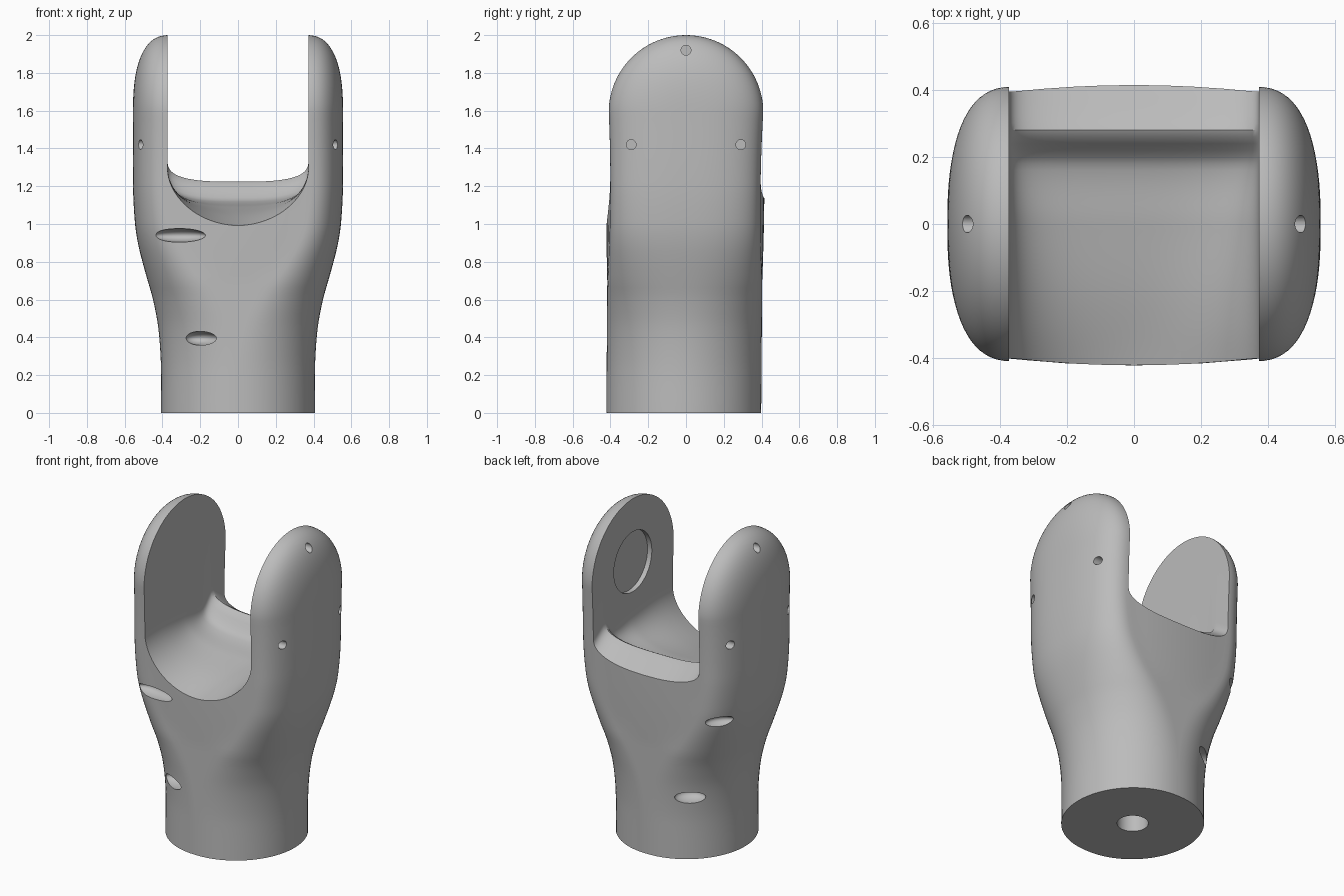
import bpy, bmesh
from math import sin, cos, pi, sqrt, radians
from mathutils import Matrix, Vector

if "Cube" in bpy.data.objects:
    bpy.data.objects.remove(bpy.data.objects["Cube"])

grey = bpy.data.materials.new("plain grey")
grey.use_nodes = True
grey.diffuse_color = (0.5, 0.5, 0.5, 1)
grey.node_tree.nodes["Principled BSDF"].inputs["Base Color"].default_value = (0.5, 0.5, 0.5, 1)


def lerp_table(table, t):
    """Smooth (monotone cosine-free) interpolation through key points."""
    if t <= table[0][0]:
        return table[0][1]
    for i in range(len(table) - 1):
        (t0, v0), (t1, v1) = table[i], table[i + 1]
        if t <= t1:
            ta, va = table[max(i - 1, 0)]
            tb, vb = table[min(i + 2, len(table) - 1)]
            m0 = (v1 - va) / (t1 - ta) * (t1 - t0)
            m1 = (vb - v0) / (tb - t0) * (t1 - t0)
            s = (t - t0) / (t1 - t0)
            return ((2*s**3 - 3*s**2 + 1) * v0 + (s**3 - 2*s**2 + s) * m0
                    + (3*s**2 - 2*s**3) * v1 + (s**3 - s**2) * m1)
    return table[-1][1]


def loft(name, rings):
    """Skin a list of closed rings and cap both ends."""
    bm = bmesh.new()
    loops = [[bm.verts.new(p) for p in ring] for ring in rings]
    n = len(loops[0])
    for a, b in zip(loops, loops[1:]):
        for i in range(n):
            j = (i + 1) % n
            bm.faces.new((a[i], a[j], b[j], b[i]))
    bm.faces.new(loops[0][::-1])
    bm.faces.new(loops[-1])
    bmesh.ops.recalc_face_normals(bm, faces=bm.faces)
    return finish(name, bm)


def finish(name, bm):
    mesh = bpy.data.meshes.new(name)
    bm.to_mesh(mesh)
    bm.free()
    mesh.materials.append(grey)
    ob = bpy.data.objects.new(name, mesh)
    bpy.context.collection.objects.link(ob)
    return ob


def cylinder(name, start, end, radius, segments=32):
    a, b = Vector(start), Vector(end)
    turn = (b - a).to_track_quat("Z", "Y").to_matrix().to_4x4()
    bm = bmesh.new()
    bmesh.ops.create_cone(bm, cap_ends=True, segments=segments, radius1=radius, radius2=radius,
                          depth=(b - a).length, matrix=Matrix.Translation((a + b) / 2) @ turn)
    return finish(name, bm)


def dent(name, centre, size, angle):
    bm = bmesh.new()
    shape = Matrix.Translation(centre) @ Matrix.Rotation(angle, 4, "Z") @ Matrix.Diagonal((*size, 1))
    bmesh.ops.create_uvsphere(bm, u_segments=32, v_segments=20, radius=1, matrix=shape)
    return finish(name, bm)


# Fork body: round stem widening into a rounded slab with domed lobes
HUB, RADIUS = 1.59, 0.41
widths = [(0, .408), (.25, .408), (.45, .422), (.6, .45), (.7, .478), (.8, .506),
          (.9, .53), (1, .545), (1.2, .556), (1.6, .556)]


def body_ring(z):
    w = lerp_table(widths, z)
    grow = min(1, max(0, (w - .408) / .148))
    flat = .01 + .35 * grow
    power = 2 + .5 * grow
    waist = max(0, 1 - ((z - 1.15) / .45) ** 2)
    depth = RADIUS - .012 * waist
    bulge = .02 * waist
    h = max(0, z - HUB)
    reach = sqrt(max(depth ** 2 - h ** 2, 0))
    shift = -.012 * max(0, 1 - z / HUB)
    half = []
    for i in range(41):
        y = reach * sin(pi * (i / 40 - .5))
        r = min(1, sqrt(y * y + h * h) / depth)
        half.append((flat + (w - flat) * (1 - r ** power) ** (1 / power), y))
    for i in range(1, 8):
        s = 1 - i / 4
        half.append((flat * s, reach + bulge * (1 - s * s)))
    return [(k * x, k * y + shift, z) for k in (1, -1) for x, y in half]


levels = [HUB * i / 48 for i in range(49)]
levels += [HUB + RADIUS * sin(pi / 2 * i / 28) for i in range(1, 28)] + [HUB + RADIUS * .9999]
body = loft("fork_body", [body_ring(z) for z in levels])

# Slot cutter: U-shaped trough with a sloping floor and a raised back lip
floor = [(-.6, .95), (-.41, .995), (-.2, 1.05), (.0, 1.09), (.18, 1.125), (.235, 1.18),
         (.27, 1.222), (.3, 1.215), (.41, 1.14), (.6, 1.01)]
corner = [(-.6, .31), (-.41, .3), (.0, .2), (.25, .12), (.6, .14)]
roundness = [(-.6, 2), (-.3, 2), (.25, 3), (.6, 3)]
SLOT = .373


def slot_ring(y):
    base, rise, p = (lerp_table(t, y) for t in (floor, corner, roundness))
    ring = []
    for i in range(41):
        s = sin(pi * (i / 40 - .5))
        ring.append((SLOT * s, y, base + rise * (1 - max(0, 1 - abs(s) ** p) ** (1 / p))))
    return ring + [(SLOT, y, 2.3), (-SLOT, y, 2.3)]


cutters = [loft("slot_cutter", [slot_ring(-.6 + 1.2 * i / 60) for i in range(61)])]

# Round recess in one inner wall and the bore in the base
cutters.append(cylinder("recess_cutter", (.3, 0, 1.6), (.403, 0, 1.6), .19, 64))
cutters.append(cylinder("bore_cutter", (0, -.012, -.1), (0, -.012, .5), .09, 48))

# Pin holes in both lobes
for side in (-1, 1):
    for y, z in ((0, 1.92), (-.29, 1.42), (.29, 1.42)):
        cutters.append(cylinder("pin_cutter", (side * .44, y, z), (side * .7, y, z), .026, 24))

# Slanted thumb-like dents on the front and back of one side
cutters.append(dent("front_upper_dent", (-.31, -.41, .94), (.14, .07, .036), radians(-8)))
cutters.append(dent("front_lower_dent", (-.195, -.37, .395), (.09, .07, .037), radians(-28)))
cutters.append(dent("back_upper_dent", (-.48, .325, .93), (.1, .06, .034), radians(45)))
cutters.append(dent("back_lower_dent", (-.25, .315, .395), (.09, .07, .037), radians(38)))

bpy.context.view_layer.objects.active = body
for cutter in cutters:
    mod = body.modifiers.new(cutter.name, "BOOLEAN")
    mod.operation = "DIFFERENCE"
    mod.solver = "EXACT"
    mod.object = cutter
    bpy.ops.object.modifier_apply(modifier=mod.name)
    bpy.data.objects.remove(cutter)

bpy.ops.object.select_all(action="DESELECT")
body.select_set(True)
bpy.ops.object.shade_smooth_by_angle(angle=radians(30))
